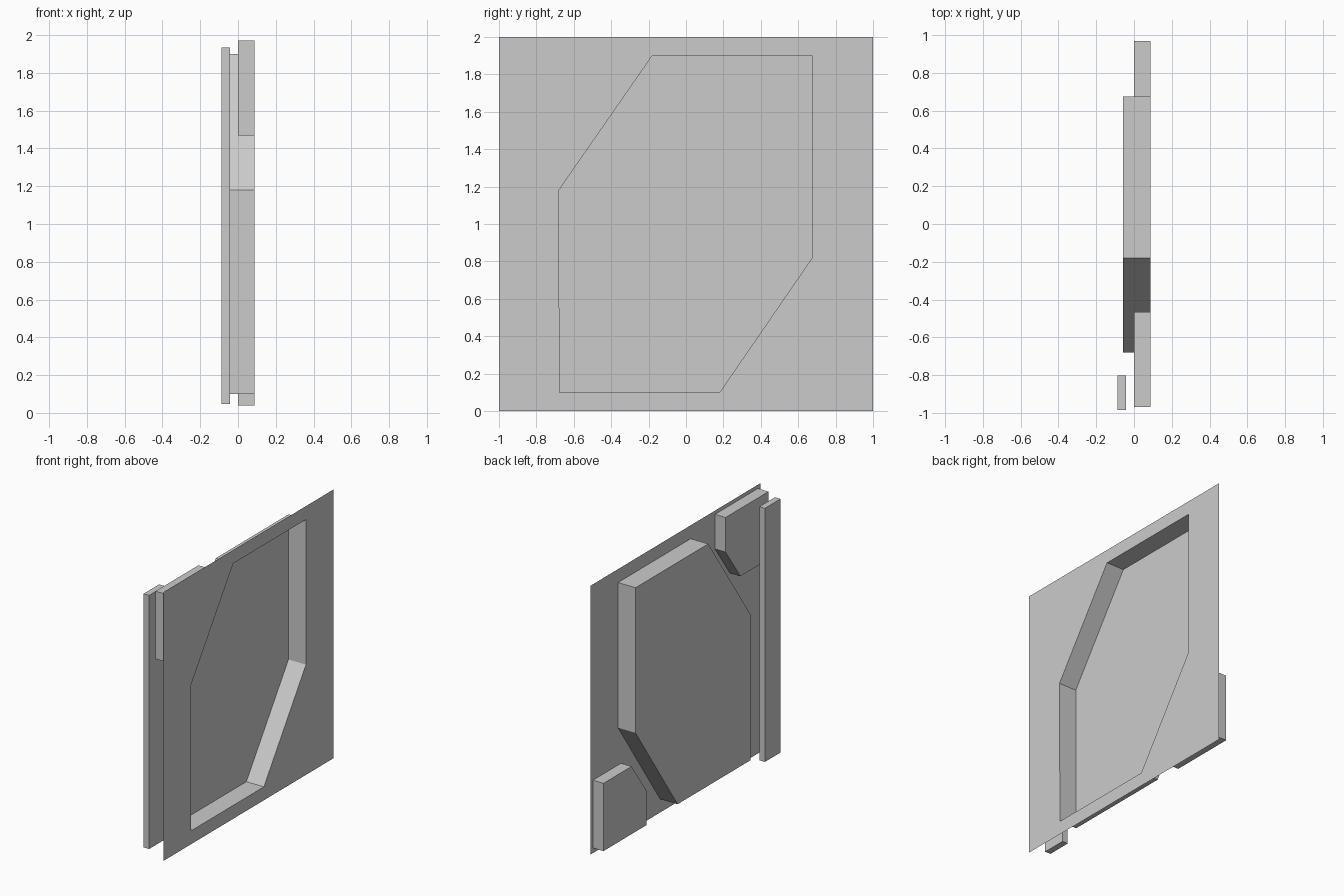
import bpy, bmesh

if "Cube" in bpy.data.objects:
    bpy.data.objects.remove(bpy.data.objects["Cube"])

FRONT = 0.087      # plane of the panel sheet
RECESS = -0.057    # floor of the recess


def finish(name, bm):
    mesh = bpy.data.meshes.new(name)
    bm.to_mesh(mesh)
    bm.free()
    obj = bpy.data.objects.new(name, mesh)
    bpy.context.collection.objects.link(obj)
    return obj


def loop(bm, outline, x):
    """Closed loop of edges in the y-z plane at depth x."""
    verts = [bm.verts.new((x, y, z)) for y, z in outline]
    edges = [bm.edges.new((verts[i], verts[(i + 1) % len(verts)]))
             for i in range(len(verts))]
    return verts, edges


def bridge(bm, a, b):
    for i in range(len(a)):
        j = (i + 1) % len(a)
        bm.faces.new((a[i], a[j], b[j], b[i]))


def prism(name, outline, x_back, x_front, capped=True):
    bm = bmesh.new()
    back, _ = loop(bm, outline, x_back)
    front, _ = loop(bm, outline, x_front)
    bm.faces.new(back)
    if capped:
        bm.faces.new(front)
    bridge(bm, back, front)
    bmesh.ops.recalc_face_normals(bm, faces=bm.faces)
    return finish(name, bm)


# Thin wall sheet with a six-sided opening
square = [(-1, 0), (1, 0), (1, 2), (-1, 2)]
opening = [(0.675, 1.9), (-0.18, 1.9), (-0.68, 1.18),
           (-0.676, 0.1), (0.18, 0.1), (0.675, 0.82)]
bm = bmesh.new()
_, outer_edges = loop(bm, square, FRONT)
rim, rim_edges = loop(bm, opening, FRONT)
bmesh.ops.triangle_fill(bm, edges=outer_edges + rim_edges,
                        use_beauty=True, normal=(1, 0, 0))

# Recess walls and floor behind the opening
floor, _ = loop(bm, opening, RECESS)
bridge(bm, rim, floor)
bm.faces.new(floor)
bmesh.ops.recalc_face_normals(bm, faces=bm.faces)
sheet = max(bm.faces, key=lambda f: f.calc_center_median().x)
if sheet.normal.x < 0:
    bmesh.ops.reverse_faces(bm, faces=bm.faces)
finish("recessed_wall_panel", bm)

# Corner blocks on the back, the lower one turned half round from the upper
corner = [(-0.97, 1.972), (-0.465, 1.972), (-0.465, 1.715),
          (-0.64, 1.468), (-0.97, 1.468)]
prism("upper_corner_block", corner, 0.0, FRONT, capped=False)
prism("lower_corner_block", [(-y, 2.01 - z) for y, z in corner],
      0.0, FRONT, capped=False)

# Tall strip standing off the back
prism("back_strip", [(-0.985, 0.048), (-0.802, 0.048),
                     (-0.802, 1.935), (-0.985, 1.935)], -0.088, -0.042)
